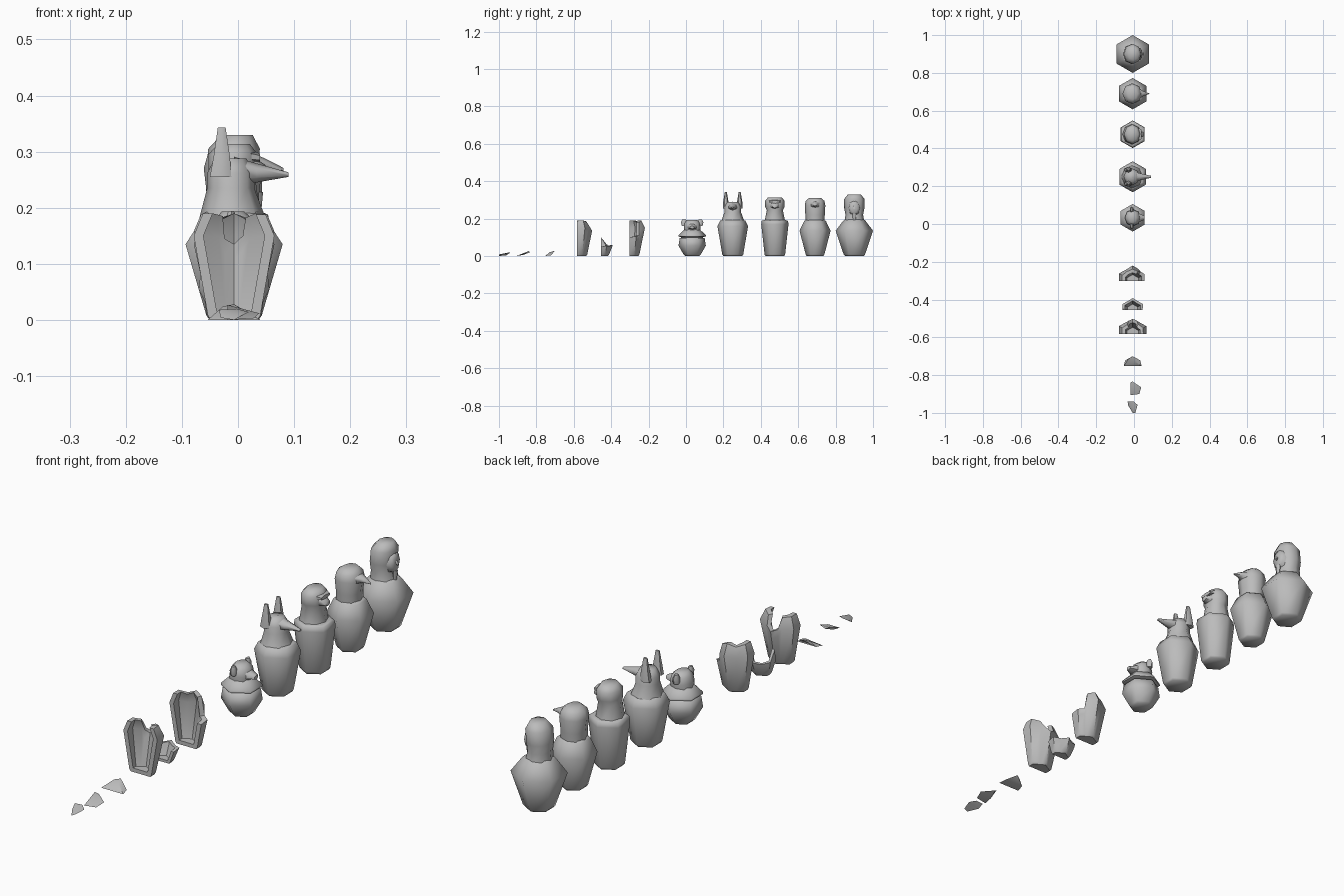
import bpy, bmesh, math
from mathutils import Vector

cube = bpy.data.objects.get("Cube")
if cube:
    bpy.data.objects.remove(cube)

CX = -0.007
stone = bpy.data.materials.new("grey stone")
stone.use_nodes = True
stone.diffuse_color = (0.5, 0.5, 0.5, 1)
stone.node_tree.nodes["Principled BSDF"].inputs["Base Color"].default_value = (0.5, 0.5, 0.5, 1)


def finish(bm, name, y, angle=65):
    bmesh.ops.remove_doubles(bm, verts=bm.verts, dist=0.0005)
    bmesh.ops.recalc_face_normals(bm, faces=bm.faces)
    mesh = bpy.data.meshes.new(name)
    bm.to_mesh(mesh)
    bm.free()
    mesh.materials.append(stone)
    ob = bpy.data.objects.new(name, mesh)
    bpy.context.collection.objects.link(ob)
    ob.location = (CX, y, 0)
    bpy.ops.object.select_all(action='DESELECT')
    bpy.context.view_layer.objects.active = ob
    ob.select_set(True)
    bpy.ops.object.shade_smooth_by_angle(angle=math.radians(angle))
    return ob


def skin(bm, loops, closed_ends=True):
    rows = [[bm.verts.new(p) for p in loop] for loop in loops]
    n = len(rows[0])
    for a, b in zip(rows, rows[1:]):
        for i in range(n):
            bm.faces.new((a[i], a[(i + 1) % n], b[(i + 1) % n], b[i]))
    if closed_ends:
        bm.faces.new(rows[0])
        bm.faces.new(rows[-1])


def upright(name, y, rings, sides=6, dy=0):
    """Stacked rings given as (z, centre x, radius x, radius y)."""
    bm = bmesh.new()
    turns = [math.tau * i / sides + math.pi / 2 for i in range(sides)]
    skin(bm, [[(c + rx * math.cos(t), dy + ry * math.sin(t), z) for t in turns]
              for z, c, rx, ry in rings])
    return finish(bm, name, y)


def forward(name, y, rings, sides=6):
    """Rings along +x given as (x, centre z, half width, half height)."""
    bm = bmesh.new()
    turns = [math.tau * i / sides + math.pi / 2 for i in range(sides)]
    skin(bm, [[(x, w * math.cos(t), z + h * math.sin(t)) for t in turns]
              for x, z, w, h in rings])
    return finish(bm, name, y)


def jar(name, y, profile):
    return upright(name, y, [(z, 0, r, r) for z, r in profile])


def pair(name, y, rings, dy, sides=6):
    for side, s in (("left", 1), ("right", -1)):
        upright(f"{side}_{name}", y, rings, sides, s * dy)


def hex_factor(a):
    """Distance to a hexagon edge, with corners on the y axis."""
    off = (a - math.pi / 6) % (math.pi / 3) - math.pi / 6
    return math.cos(math.pi / 6) / math.cos(off)


def broken_jar(name, y, profile, tops, wall=0.02, floor=0.015):
    """Half of a hollow jar; tops gives the broken rim height by angle."""
    def radius(z):
        for (z0, r0), (z1, r1) in zip(profile, profile[1:]):
            if z <= z1:
                return r0 + (r1 - r0) * (z - z0) / (z1 - z0)
        return profile[-1][1]
    widest = max(profile, key=lambda p: p[1])[0]
    sections = []
    for deg, top in tops.items():
        a = math.radians(deg)
        mid = min(widest, top * 0.8)
        outer = [(radius(z), z) for z in (0, 0.008, mid, top)]
        inner = [(radius(z) - wall, z) for z in (top, mid, floor)]
        line = [(0, 0)] + outer + inner + [(0, floor)]
        k = hex_factor(a)
        sections.append([(r * k * math.cos(a), r * k * math.sin(a), z) for r, z in line])
    bm = bmesh.new()
    skin(bm, sections)
    return finish(bm, name, y, 50)


def chip(name, y, points):
    bm = bmesh.new()
    for p in points:
        bm.verts.new(Vector(p))
    bmesh.ops.convex_hull(bm, input=bm.verts)
    return finish(bm, name, y, 40)


# Jar with human head
Y = 0.9
jar("human_jar", Y, [(0, .05), (.008, .057), (.135, .1), (.19, .058), (.195, .05)])
upright("human_wig", Y, [(.19, -.002, .048, .052), (.22, -.005, .044, .047), (.255, -.005, .046, .054),
                         (.305, 0, .046, .054), (.33, .005, .028, .034)], 8)
forward("human_face", Y, [(.02, .255, .034, .045), (.043, .258, .03, .038), (.05, .25, .014, .022)], 8)
forward("human_nose", Y, [(.045, .262, .006, .014), (.056, .254, .007, .005)], 4)
upright("human_beard", Y, [(.19, .043, .006, .007), (.228, .043, .01, .011)])

# Jar with falcon head
Y = 0.69
jar("falcon_jar", Y, [(0, .045), (.008, .05), (.135, .083), (.187, .058), (.192, .05)])
upright("falcon_head", Y, [(.188, -.002, .046, .05), (.22, -.002, .046, .052), (.27, -.002, .052, .055),
                           (.295, -.002, .045, .05), (.31, 0, .025, .032)], 8)
forward("falcon_beak", Y, [(.025, .272, .036, .028), (.055, .276, .016, .012), (.088, .268, .002, .003)])

# Jar with baboon head
Y = 0.475
jar("baboon_jar", Y, [(0, .05), (.008, .055), (.17, .073), (.188, .07), (.192, .058)])
upright("baboon_wig", Y, [(.19, -.004, .05, .054), (.245, -.004, .043, .043), (.262, -.002, .044, .052),
                          (.295, -.002, .044, .052), (.314, 0, .028, .036)], 8)
forward("baboon_muzzle", Y, [(.02, .272, .034, .026), (.04, .27, .022, .017), (.056, .266, .014, .01)])
forward("baboon_brow", Y, [(.02, .293, .042, .012), (.046, .289, .03, .008)])

# Jar with jackal head
Y = 0.25
jar("jackal_jar", Y, [(0, .05), (.008, .056), (.16, .082), (.188, .068), (.192, .058)])
upright("jackal_mane", Y, [(.185, -.003, .058, .062), (.235, -.006, .042, .044), (.262, -.006, .042, .045),
                           (.288, -.006, .028, .03)], 8)
forward("jackal_muzzle", Y, [(0, .265, .034, .026), (.04, .262, .021, .017), (.097, .259, .006, .004)])
pair("jackal_ear", Y, [(.255, -.024, .022, .016), (.29, -.022, .017, .014), (.343, -.022, .008, .005)], .037)

# Small jar with cat head
Y = 0.033
jar("cat_jar", Y, [(0, .038), (.008, .046), (.055, .073), (.095, .067), (.1, .05)])
jar("cat_collar", Y, [(.098, .052), (.105, .073), (.112, .073), (.138, .045), (.145, .03)])
upright("cat_head", Y, [(.13, -.002, .04, .042), (.155, 0, .042, .045), (.178, 0, .036, .042),
                        (.193, -.002, .02, .026)], 8)
forward("cat_snout", Y, [(.02, .158, .03, .022), (.045, .155, .021, .014), (.062, .153, .012, .008)])
pair("cat_ear", Y, [(.16, -.005, .012, .012), (.18, -.005, .012, .017), (.194, -.005, .006, .01)], .043)

# Broken jars
tall = [(0, .048), (.008, .054), (.15, .083), (.19, .064)]
broken_jar("broken_jar_back", -0.303, tall,
           {0: .1, 30: .105, 50: .11, 62: .18, 90: .19, 120: .18, 150: .19, 180: .19})
broken_jar("broken_jar_front", -0.582, tall,
           {0: .188, 30: .19, 60: .182, 74: .15, 90: .135, 108: .145, 120: .185, 150: .19, 180: .19})
broken_jar("broken_small_jar", -0.455, [(0, .038), (.008, .044), (.055, .063), (.1, .06)],
           {0: .05, 30: .055, 60: .052, 90: .058, 120: .052, 150: .062, 180: .1}, .014, .01)

# Loose chips
chip("large_chip", -0.752, [(-.047, 0, 0), (.047, 0, 0), (-.04, .03, .004), (.04, .03, .004),
                            (0, .052, .028), (-.02, .04, .024), (.012, .022, .02)])
chip("middle_chip", -0.87, [(-.012, -.036, 0), (.035, -.03, .003), (.045, .005, .012), (0, .036, .02),
                            (-.012, .03, .027), (-.01, 0, .006)])
chip("small_chip", -0.97, [(0, -.03, 0), (.014, -.03, .008), (.026, .012, .014), (.005, .03, .02),
                           (-.027, .03, .018), (-.024, .01, .004)])
